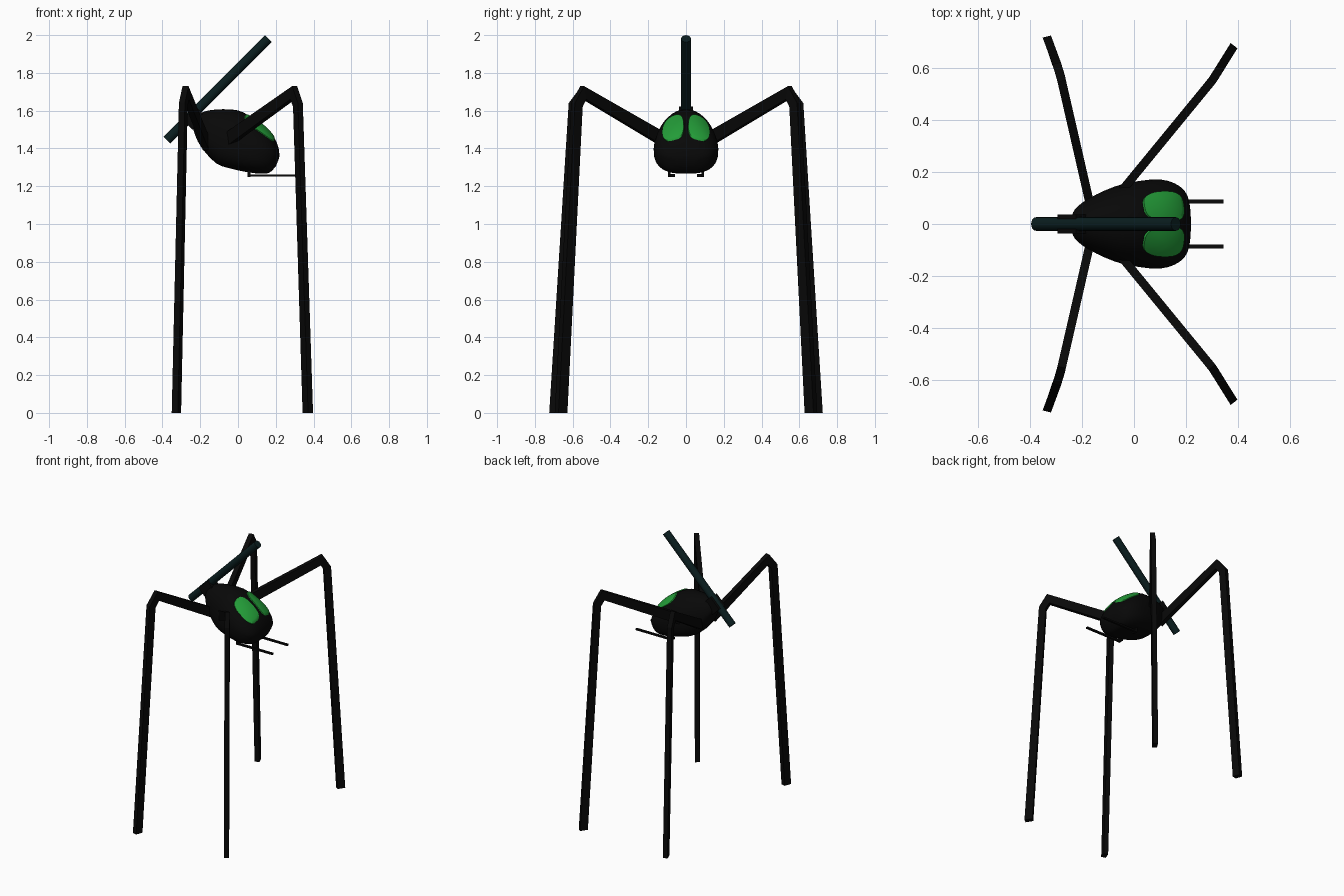
import bpy, bmesh, math
from mathutils import Vector, Matrix

if "Cube" in bpy.data.objects:
    bpy.data.objects.remove(bpy.data.objects["Cube"])


def material(name, rgb):
    m = bpy.data.materials.new(name)
    m.diffuse_color = (*rgb, 1)
    m.use_nodes = True
    m.node_tree.nodes["Principled BSDF"].inputs["Base Color"].default_value = m.diffuse_color
    return m


BLACK = material("matte black", (0.0024, 0.0024, 0.0024))
TEAL = material("dark teal", (0.003, 0.0125, 0.0135))
GREEN = material("eye green", (0.017, 0.335, 0.04))


def finish(bm, name, mat, smooth=None):
    bmesh.ops.recalc_face_normals(bm, faces=bm.faces)
    me = bpy.data.meshes.new(name)
    bm.to_mesh(me)
    bm.free()
    me.materials.append(mat)
    ob = bpy.data.objects.new(name, me)
    bpy.context.collection.objects.link(ob)
    if smooth:
        bpy.ops.object.select_all(action='DESELECT')
        ob.select_set(True)
        bpy.context.view_layer.objects.active = ob
        bpy.ops.object.shade_smooth_by_angle(angle=math.radians(smooth))
    return ob


def add_box(bm, lo, hi):
    lo, hi = Vector(lo), Vector(hi)
    bmesh.ops.create_cube(bm, size=1, matrix=Matrix.Translation((lo + hi) / 2)
                          @ Matrix.Diagonal((*(hi - lo), 1)))


# Body sections along a tilted axis: distance, half width, top, bottom
SECTIONS = [(-.262, .03, .045, -.005), (-.243, .06, .075, -.035), (-.18, .1, .117, -.094),
            (-.07, .145, .157, -.146), (.03, .167, .146, -.14), (.11, .17, .123, -.125),
            (.17, .152, .09, -.108), (.21, .115, .045, -.085), (.228, .05, .005, -.04)]
AXIS = Vector((.927, 0, -.375))
UP = Vector((.375, 0, .927))
ORIGIN = Vector((.005, 0, 1.43))


def section(s):
    # Smooth curve through the sections
    i = min(int(s), len(SECTIONS) - 2)
    f = s - i
    p = [SECTIONS[max(0, min(len(SECTIONS) - 1, i + k))] for k in (-1, 0, 1, 2)]
    return [.5 * (2 * b + (c - a) * f + (2 * a - 5 * b + 4 * c - d) * f * f
                  + (3 * b - a - 3 * c + d) * f ** 3) for a, b, c, d in zip(*p)]


def surface(s, phi, lift=0):
    # Point on the body; phi is measured from the top
    t, w, top, bottom = section(s)
    mid = max(bottom + .3 * (top - bottom), min(0, top - .02))
    c, q = math.cos(phi), math.sin(phi)
    e = 1 if c >= 0 else .72
    y = math.copysign(abs(q) ** e, q) * (w + lift)
    n = c * (top - mid + lift) if c >= 0 else -abs(c) ** e * (mid - bottom + lift)
    return ORIGIN + AXIS * t + UP * (mid + n) + Vector((0, y, 0))


# Body
bm = bmesh.new()
SEG, STEPS = 32, 24
rings = [[bm.verts.new(surface(8 * i / STEPS, 2 * math.pi * j / SEG)) for j in range(SEG)]
         for i in range(STEPS + 1)]
for a, b in zip(rings, rings[1:]):
    for j in range(SEG):
        k = (j + 1) % SEG
        bm.faces.new((a[j], a[k], b[k], b[j]))
bm.faces.new(rings[0])
bm.faces.new(rings[-1])
finish(bm, "body", BLACK, 50)

# Eyes: rounded patches that follow the body surface
for side, label in ((1, "left"), (-1, "right")):
    bm = bmesh.new()
    center = bm.verts.new(surface(4.7, side * math.radians(25), .006))
    prev = None
    for r in (.25, .5, .75, .96, 1):
        ring = []
        for j in range(32):
            a = 2 * math.pi * j / 32
            x, y = [math.copysign(abs(v) ** .65, v) for v in (math.cos(a), math.sin(a))]
            ring.append(bm.verts.new(surface(4.7 + 1.28 * r * x,
                                             side * math.radians(25 + 21.5 * r * y),
                                             -.004 if r == 1 else .006)))
        for j in range(32):
            k = (j + 1) % 32
            if prev:
                bm.faces.new((prev[j], prev[k], ring[k], ring[j]))
            else:
                bm.faces.new((center, ring[j], ring[k]))
        prev = ring
    ob = finish(bm, label + "_eye", GREEN, 50)
    # Open patches: make sure they face outward
    if sum(p.normal.z * p.area for p in ob.data.polygons) < 0:
        ob.data.flip_normals()

# Tube across the back
bm = bmesh.new()
bmesh.ops.create_cone(bm, cap_ends=True, segments=20, radius1=.026, radius2=.026, depth=.76,
                      matrix=Matrix.Translation((-.108, 0, 1.7125))
                      @ Matrix.Rotation(math.radians(45), 4, 'Y'))
finish(bm, "back_tube", TEAL, 40)

# Bracket that holds the tube
bm = bmesh.new()
bmesh.ops.create_cube(bm, size=1, matrix=Matrix.Translation((-.232, 0, 1.56))
                      @ Matrix.Rotation(math.radians(45), 4, 'Y')
                      @ Matrix.Diagonal((.075, .074, .1, 1)))
finish(bm, "tube_bracket", BLACK)

# Legs: flat bent profile (y, z) swept along a path seen from above (x, y)
LEGS = {"front": ([(-.045, .13), (.302, .553), (.383, .683)],
                  [(.13, 1.49), (.55, 1.73), (.598, 1.64), (.685, 0), (.638, 0),
                   (.557, 1.62), (.538, 1.66), (.13, 1.415)]),
        "rear": ([(-.17, .08), (-.287, .59), (-.335, .72)],
                 [(.08, 1.465), (.55, 1.73), (.617, 1.64), (.72, 0), (.672, 0),
                  (.57, 1.62), (.54, 1.66), (.08, 1.39)])}


def path_x(path, y):
    (x0, y0), (x1, y1), (x2, y2) = path
    if y < y1:
        return x0 + (x1 - x0) * (y - y0) / (y1 - y0)
    return x1 + (x2 - x1) * (y - y1) / (y2 - y1)


for name, (path, profile) in LEGS.items():
    run = Vector((path[2][0] - path[0][0], path[2][1] - path[0][1], 0)).normalized()
    off = Vector((run.y, -run.x, 0)) * .0165
    for side, label in ((1, "left"), (-1, "right")):
        bm = bmesh.new()
        loops = []
        for sgn in (1, -1):
            pts = [Vector((path_x(path, y), y, z)) + off * sgn for y, z in profile]
            loops.append([bm.verts.new((p.x, p.y * side, p.z)) for p in pts])
        n = len(profile)
        # upper leg, knee and lower leg quads on both sides
        for lp in loops:
            for q in ((0, 1, 6, 7), (1, 2, 5, 6), (2, 3, 4, 5)):
                bm.faces.new([lp[i] for i in q])
        for i in range(n):
            k = (i + 1) % n
            bm.faces.new((loops[0][i], loops[0][k], loops[1][k], loops[1][i]))
        finish(bm, f"{name}_{label}_leg", BLACK)

# Thin rods under the head, each with a small mount
for side, label in ((1, "left"), (-1, "right")):
    bm = bmesh.new()
    for lo, hi in (((.05, .079, 1.251), (.343, .094, 1.263)),
                   ((.05, .058, 1.25), (.065, .094, 1.264)),
                   ((.05, .082, 1.25), (.065, .094, 1.32))):
        add_box(bm, lo, hi)
    for v in bm.verts:
        v.co.y *= side
    finish(bm, label + "_rod", BLACK)
